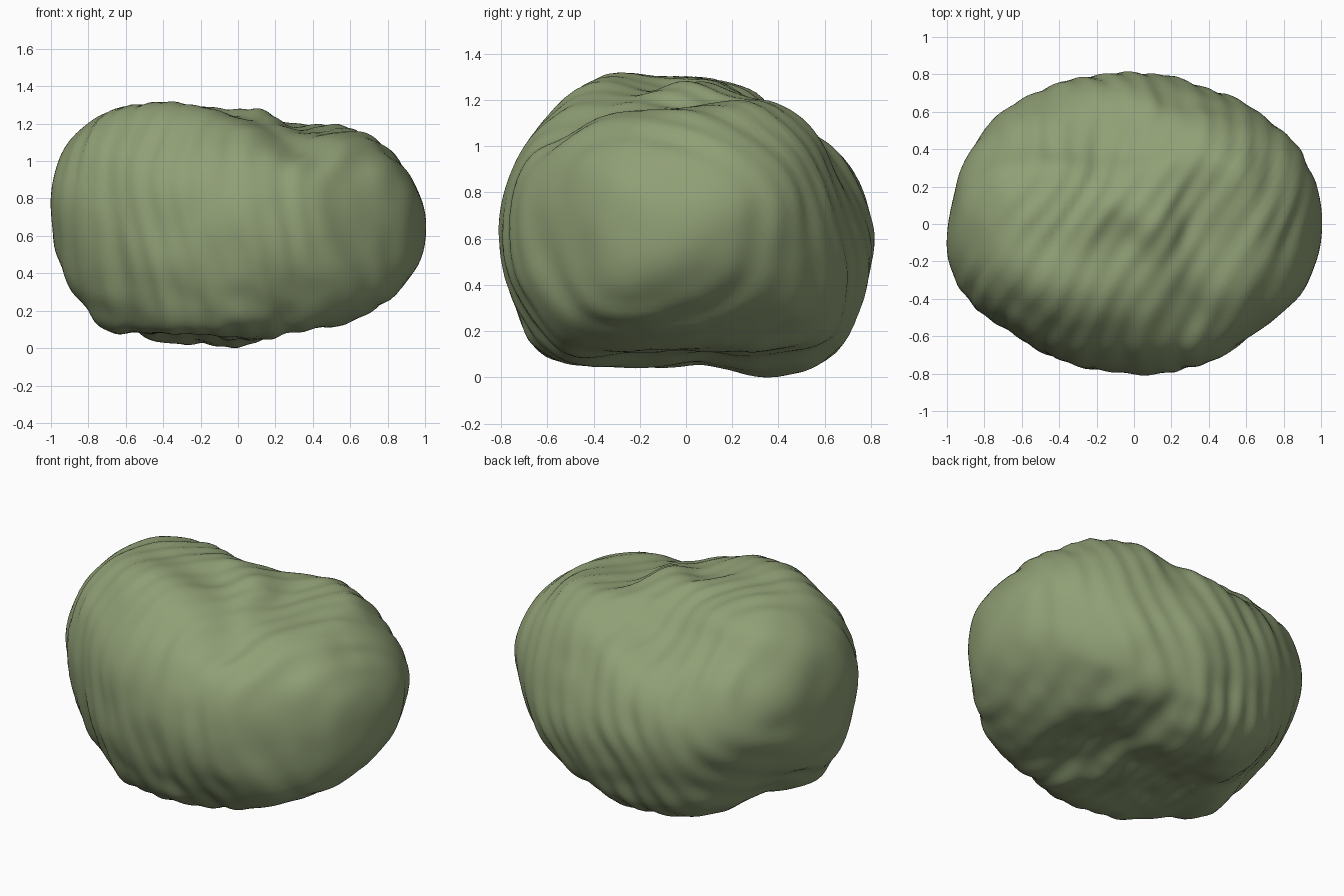
import bpy, bmesh, math
from mathutils import Vector, noise

cube = bpy.data.objects.get("Cube")
if cube:
    bpy.data.objects.remove(cube, do_unlink=True)

# Outlines about the centre: (azimuth, elevation, strength, radii every 20 degrees)
OUTLINES = [
    (-45, 19, .5, [.91, .83, .75, .6, .59, .7, .83, .92, .92, .89, .88, .86, .76, .75, .72, .76, .83, .89]),
    (135, 19, .5, [.91, .9, .81, .7, .6, .66, .73, .82, .93, .91, .89, .82, .76, .75, .75, .74, .92, .9]),
    (45, -19, .5, [.91, .85, .74, .63, .67, .74, .77, .84, .93, .9, .9, .85, .79, .77, .76, .85, .85, .87]),
    (-90, 0, 1, [1, .94, .81, .63, .63, .64, .76, .94, 1.03, 1, .96, .88, .7, .64, .62, .64, .78, .94]),
    (0, 0, 1, [.79, .75, .69, .66, .65, .66, .75, .76, .79, .81, .81, .83, .7, .61, .6, .74, .84, .81]),
    (-90, 90, 1, [1, .98, .9, .83, .81, .81, .86, .92, .97, .99, 1, .88, .83, .8, .81, .84, .88, .97]),
]


def frame(azimuth, elevation):
    """Horizontal and vertical axes of the plane facing a direction."""
    a, e = math.radians(azimuth), math.radians(elevation)
    right = Vector((-math.sin(a), math.cos(a), 0))
    up = Vector((-math.cos(a) * math.sin(e), -math.sin(a) * math.sin(e), math.cos(e)))
    return right, up


def cyclic(values, turn):
    """Smooth periodic interpolation, turn in 0..1."""
    n = len(values)
    f = turn * n
    i = math.floor(f)
    t = f - i
    a, b, c, d = (values[(i + k) % n] for k in (-1, 0, 1, 2))
    return b + t / 2 * (c - a + t * (2*a - 5*b + 4*c - d + t * (3*(b - c) + d - a)))


def reach(p, right, up, radii):
    """Distance in the plane relative to the outline, and the angle there."""
    x, y = p.dot(right), p.dot(up)
    turn = (math.atan2(y, x) / math.tau) % 1
    return math.hypot(x, y) / cyclic(radii, turn), turn


def fit_outline(verts, right, up, strength, radii, bins=36):
    """Pull the rim of the body onto one outline."""
    peak = [0.01] * bins
    info = []
    for v in verts:
        q, turn = reach(v.co, right, up, radii)
        info.append((q, turn))
        k = int(turn * bins + .5) % bins
        peak[k] = max(peak[k], q)
    for v, (q, turn) in zip(verts, info):
        m = cyclic(peak, turn)
        s = strength * (1 / m - 1) * min(1, q / m) ** 6
        v.co += s * (right * v.co.dot(right) + up * v.co.dot(up))


def relax(bm, times):
    for _ in range(times):
        bmesh.ops.smooth_vert(bm, verts=bm.verts, factor=.5,
                              use_axis_x=True, use_axis_y=True, use_axis_z=True)


def ring(p):
    """Coordinate across the rings, which slant more towards the top."""
    return .85 * p.x - (.3 + .4 * p.z) * p.y - .1 * p.z


# Lumpy body: blend of the straight outlines, with a shallow valley at the top back
planes = [(*frame(a, e), strength, radii) for a, e, strength, radii in OUTLINES]
bm = bmesh.new()
bmesh.ops.create_icosphere(bm, subdivisions=5, radius=1)
for v in bm.verts:
    spread = sum(reach(v.co, right, up, radii)[0] ** 2 for right, up, _, radii in planes[3:])
    v.co /= math.sqrt(spread / 2)
    back_top = max(0, min(1, (v.co.y + v.co.z - .2) / .7))
    v.co *= 1 - .05 * back_top * math.exp(-((ring(v.co) + .1) / .15) ** 2)
for _ in range(5):
    for plane in planes:
        fit_outline(bm.verts, *plane)
    relax(bm, 1)
for _ in range(2):
    for plane in planes[3:]:
        fit_outline(bm.verts, *plane)
bmesh.ops.subdivide_edges(bm, edges=bm.edges[:], cuts=1, use_grid_fill=True)
relax(bm, 3)
bm.normal_update()

# Ring ridges and fine lumps
moves = []
for v in bm.verts:
    p = v.co
    t = ring(p) + .05 * noise.noise(p * 2.2)
    under = max(0, min(1, (-p.z - .2) / .3))
    strength = .6 + .6 * noise.noise(p * 3 + Vector((5, 0, 0)))
    d = .007 * strength * math.sin(t * 52) + .004 * math.sin(t * 23 + 1)
    d += .007 * noise.noise(p * 5) + .012 * under * noise.noise(p * 7)
    moves.append(v.normal * (d + .004))
for v, move in zip(bm.verts, moves):
    v.co += move

# Stand it on the ground
low = min(v.co.z for v in bm.verts)
bmesh.ops.translate(bm, verts=bm.verts, vec=(0, 0, -low))

mesh = bpy.data.meshes.new("lumpy_body")
bm.to_mesh(mesh)
bm.free()
body = bpy.data.objects.new("lumpy_body", mesh)
bpy.context.collection.objects.link(body)

# Moss green surface
mat = bpy.data.materials.new("moss_green")
mat.use_nodes = True
colour = (.28, .35, .18, 1)
mat.diffuse_color = colour
mat.node_tree.nodes["Principled BSDF"].inputs["Base Color"].default_value = colour
mesh.materials.append(mat)

bpy.ops.object.select_all(action="DESELECT")
body.select_set(True)
bpy.context.view_layer.objects.active = body
bpy.ops.object.shade_smooth_by_angle(angle=math.radians(40))
